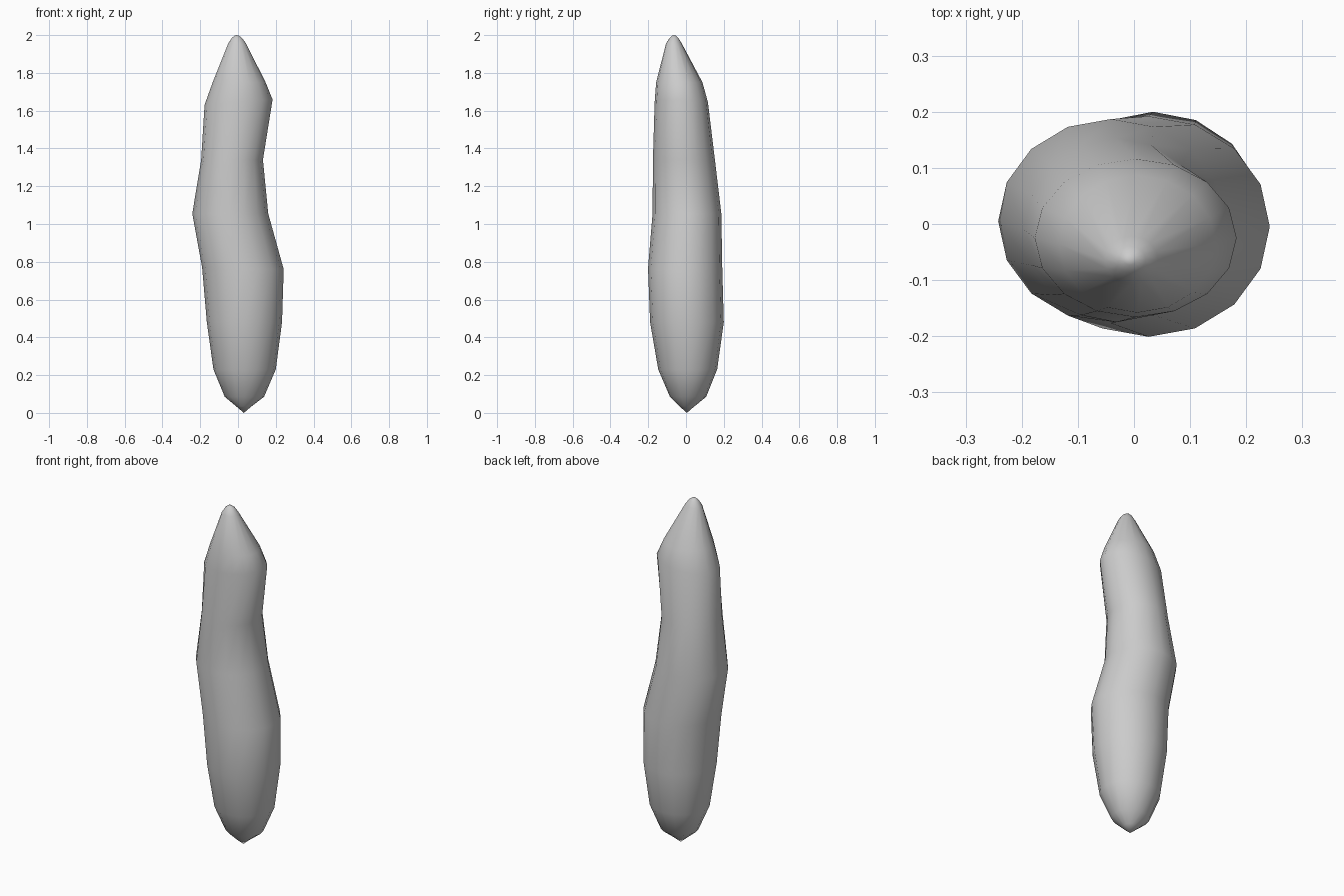
import bpy, bmesh
from math import sin, cos, pi

SIDES = 16
# Cross-sections from bottom to top: z, x min, x max, y min, y max, tilt along x
RINGS = [
    (0.035, -0.01, 0.072, -0.035, 0.045, 0.0),
    (0.085, -0.07, 0.138, -0.085, 0.107, 0.0),
    (0.23, -0.13, 0.20, -0.147, 0.165, 0.0),
    (0.48, -0.165, 0.233, -0.19, 0.20, 0.0),
    (0.765, -0.19, 0.242, -0.201, 0.192, -0.005),
    (1.055, -0.242, 0.16, -0.177, 0.187, 0.0),
    (1.34, -0.195, 0.132, -0.175, 0.153, 0.0),
    (1.645, -0.177, 0.183, -0.166, 0.116, 0.014),
    (1.75, -0.134, 0.146, -0.158, 0.087, 0.0),
    (1.955, -0.052, 0.043, -0.106, -0.022, 0.0),
    (1.985, -0.033, 0.021, -0.087, -0.040, 0.0),
    (1.997, -0.018, 0.004, -0.073, -0.054, 0.0),
]

# Body: lofted crooked tapering form, closed by a point at each end
bm = bmesh.new()
loops = []
for z, x0, x1, y0, y1, tilt in RINGS:
    cx, cy, rx, ry = (x0 + x1) / 2, (y0 + y1) / 2, (x1 - x0) / 2, (y1 - y0) / 2
    loops.append([bm.verts.new((cx + rx * cos(a), cy + ry * sin(a), z + tilt * cos(a)))
                  for a in (2 * pi * i / SIDES for i in range(SIDES))])
bottom = bm.verts.new((0.031, 0.005, 0.0))
top = bm.verts.new((-0.008, -0.064, 2.0))
for i in range(SIDES):
    j = (i + 1) % SIDES
    for a, b in zip(loops, loops[1:]):
        bm.faces.new((a[i], a[j], b[j], b[i]))
    bm.faces.new((bottom, loops[0][j], loops[0][i]))
    bm.faces.new((top, loops[-1][i], loops[-1][j]))
bmesh.ops.recalc_face_normals(bm, faces=bm.faces)
for f in bm.faces:
    f.smooth = True

mesh = bpy.data.meshes.new("body")
bm.to_mesh(mesh)
bm.free()
body = bpy.data.objects.new("body", mesh)
bpy.context.collection.objects.link(body)
